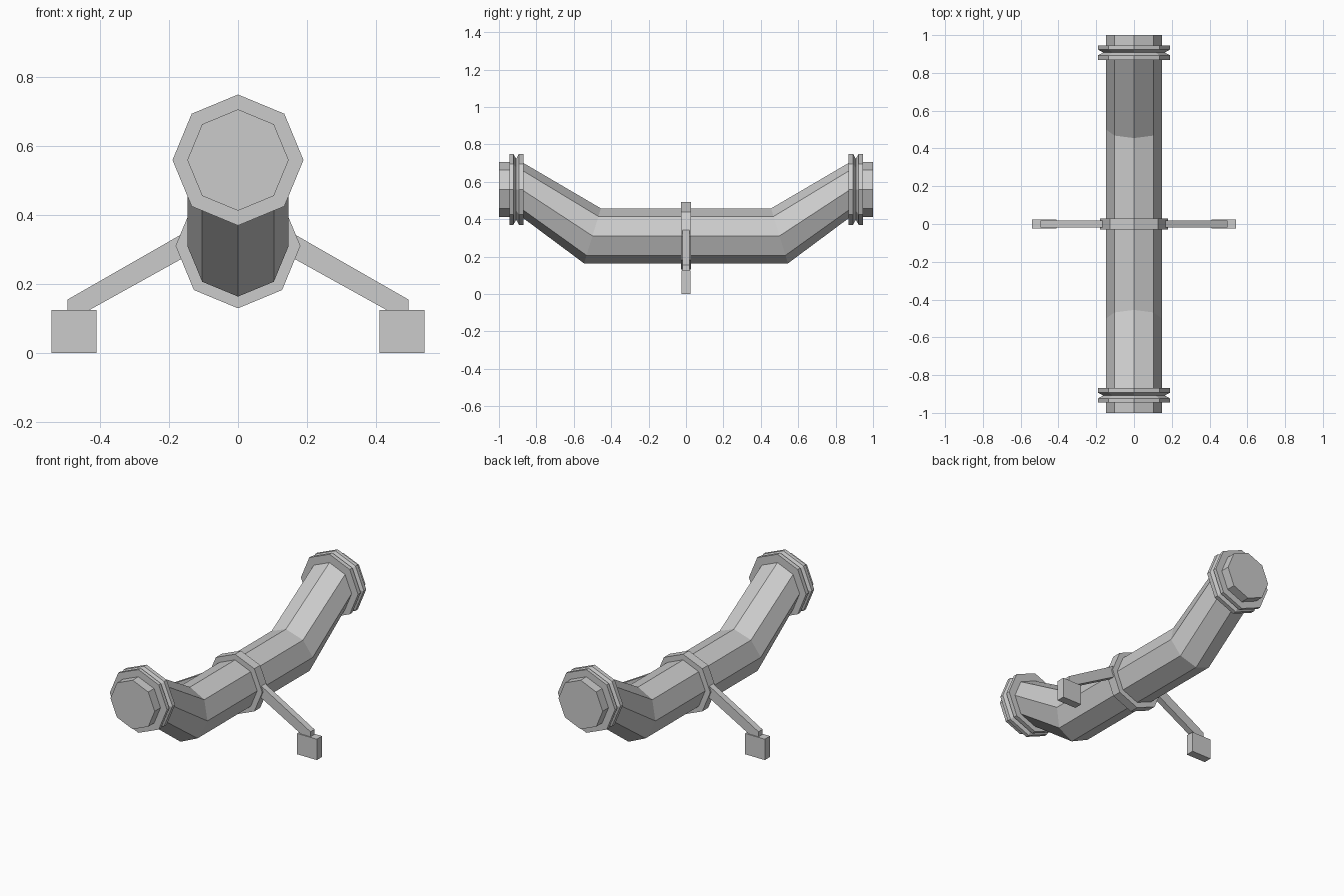
import bpy, bmesh
from math import pi, sin, cos

if "Cube" in bpy.data.objects:
    bpy.data.objects.remove(bpy.data.objects["Cube"])


def finish(name, bm):
    bmesh.ops.recalc_face_normals(bm, faces=bm.faces)
    me = bpy.data.meshes.new(name)
    bm.to_mesh(me)
    bm.free()
    ob = bpy.data.objects.new(name, me)
    bpy.context.collection.objects.link(ob)
    return ob


def octagon_loft(name, rings):
    """Capped eight-sided tube along y; ring = (y, centre z, radius, shear of y at the top)."""
    bm = bmesh.new()
    loops = []
    for y, z, r, shear in rings:
        loops.append([bm.verts.new((r * cos(k * pi / 4), y + shear * sin(k * pi / 4),
                                    z + r * sin(k * pi / 4))) for k in range(8)])
    for a, b in zip(loops, loops[1:]):
        for k in range(8):
            j = (k + 1) % 8
            bm.faces.new((a[k], a[j], b[j], b[k]))
    bm.faces.new(loops[0])
    bm.faces.new(loops[-1])
    return finish(name, bm)


def prism(name, outline, half):
    """Extrude an (x, z) outline symmetrically along y."""
    bm = bmesh.new()
    face = bm.faces.new([bm.verts.new((x, -half, z)) for x, z in outline])
    new = bmesh.ops.extrude_face_region(bm, geom=[face])["geom"]
    bmesh.ops.translate(bm, vec=(0, 2 * half, 0),
                        verts=[v for v in new if isinstance(v, bmesh.types.BMVert)])
    return finish(name, bm)


HIGH, LOW, R = 0.56, 0.311, 0.147

# Bent pipe with mitred lower bends
octagon_loft("pipe", [(-1, HIGH, R, 0), (-0.88, HIGH, R, 0), (-0.5, LOW, R, 0.045),
                      (0.5, LOW, R, -0.045), (0.88, HIGH, R, 0), (1, HIGH, R, 0)])

# Grooved flanges near each end
profile = [(0.945, 0.19), (0.923, 0.19), (0.908, 0.163), (0.893, 0.19), (0.868, 0.19)]
for side, label in ((-1, "front"), (1, "back")):
    octagon_loft(label + "_flange", [(side * y, HIGH, r, 0) for y, r in profile])

# Support collar
octagon_loft("collar", [(-0.028, LOW, 0.181, 0), (0.028, LOW, 0.181, 0)])

# Struts and foot blocks
for s, label in ((-1, "left"), (1, "right")):
    strut = [(0.13, 0.364), (0.495, 0.155), (0.495, 0.12), (0.44, 0.12), (0.13, 0.292)]
    foot = [(0.41, 0), (0.541, 0), (0.541, 0.125), (0.41, 0.125)]
    prism(label + "_strut", [(s * x, z) for x, z in strut], 0.019)
    prism(label + "_foot", [(s * x, z) for x, z in foot], 0.025)
